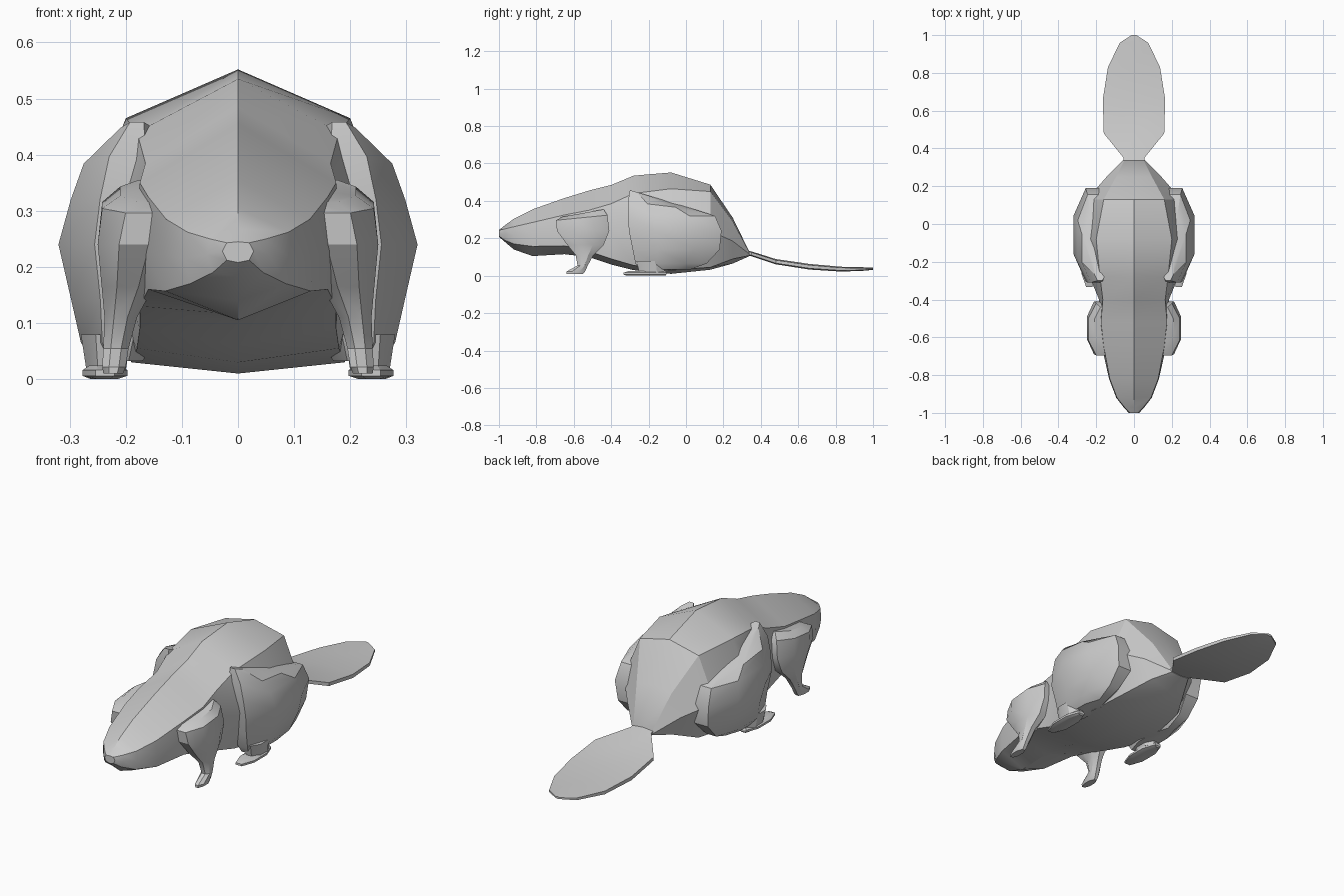
import bpy, bmesh, math


def loft(name, rings, mirror=False, angle=30):
    """Skin a list of equal-sized closed rings and cap both ends."""
    bm = bmesh.new()
    loops = [[bm.verts.new(p) for p in ring] for ring in rings]
    n = len(loops[0])
    for a, b in zip(loops, loops[1:]):
        for i in range(n):
            j = (i + 1) % n
            bm.faces.new((a[i], a[j], b[j], b[i]))
    bm.faces.new(loops[0])
    bm.faces.new(loops[-1])
    if mirror:
        dup = bmesh.ops.duplicate(bm, geom=bm.verts[:] + bm.edges[:] + bm.faces[:])
        for v in dup["geom"]:
            if isinstance(v, bmesh.types.BMVert):
                v.co.x *= -1
    bmesh.ops.recalc_face_normals(bm, faces=bm.faces)
    me = bpy.data.meshes.new(name)
    bm.to_mesh(me)
    bm.free()
    ob = bpy.data.objects.new(name, me)
    bpy.context.collection.objects.link(ob)
    bpy.ops.object.select_all(action='DESELECT')
    ob.select_set(True)
    bpy.context.view_layer.objects.active = ob
    bpy.ops.object.shade_smooth_by_angle(angle=math.radians(angle))
    return ob


def section(y, zt, x1, z1, x2, z2, x3, z3, zb):
    """Symmetric body section from ridge to belly."""
    side = [(x1, z1), (x2, z2), (x3, z3)]
    right = [(x, y, z) for x, z in side]
    left = [(-x, y, z) for x, z in reversed(side)]
    return [(0, y, zt)] + right + [(0, y, zb)] + left


def oval(z, x0, x1, y0, y1, n=8, tilt=0.0):
    """Horizontal ring filling the given x and y span."""
    cx, cy, rx, ry = (x0 + x1) / 2, (y0 + y1) / 2, (x1 - x0) / 2, (y1 - y0) / 2
    k = 1 / math.cos(math.pi / n)
    pts = []
    for i in range(n):
        a = math.tau * (i + .5) / n
        dy = ry * k * math.sin(a)
        pts.append((cx + rx * k * math.cos(a), cy + dy, z + tilt * dy))
    return pts


# head and body in one skin
loft("body", [section(*s) for s in [
    (-1.00, .245, .020, .243, .028, .228, .020, .212, .208),
    (-.97, .268, .050, .250, .055, .222, .045, .190, .182),
    (-.92, .305, .090, .262, .094, .215, .086, .170, .140),
    (-.82, .355, .128, .285, .132, .220, .130, .157, .105),
    (-.65, .415, .160, .325, .170, .230, .160, .160, .115),
    (-.52, .455, .175, .350, .185, .230, .175, .130, .100),
    (-.40, .485, .165, .385, .185, .240, .175, .090, .060),
    (-.28, .535, .180, .440, .235, .250, .180, .055, .030),
    (-.08, .552, .200, .465, .285, .250, .190, .030, .010),
    (.13, .487, .160, .450, .250, .240, .160, .045, .032),
    (.25, .310, .095, .290, .145, .185, .100, .090, .065),
    (.34, .125, .050, .122, .055, .115, .050, .108, .105)]])

# flat paddle tail
def tail_ring(y, w, z, t):
    return [(-w, y, z - t * .6), (-w, y, z + t * .6), (0, y, z + t),
            (w, y, z + t * .6), (w, y, z - t * .6), (0, y, z - t)]

loft("tail", [tail_ring(*r) for r in [
    (.30, .055, .128, .012), (.35, .055, .117, .013), (.48, .16, .075, .014),
    (.66, .165, .048, .015), (.83, .138, .035, .013),
    (.96, .075, .036, .009), (1.0, .012, .038, .006)]])

# front legs: bulky shoulder, thin shin, forward paw
loft("front_leg", [oval(*r, tilt=t) for r, t in [
    ((.335, .10, .21, -.66, -.44), .18),
    ((.310, .10, .242, -.695, -.42), .10),
    ((.240, .12, .250, -.690, -.41), 0),
    ((.165, .15, .243, -.635, -.44), 0),
    ((.110, .18, .238, -.590, -.495), 0),
    ((.055, .195, .240, -.580, -.525), 0),
    ((.022, .200, .242, -.640, -.540), 0),
    ((.010, .205, .240, -.640, -.550), 0)]], mirror=True)

# hind legs: large haunch tapering to the heel
loft("hind_leg", [oval(*r, tilt=t) for r, t in [
    ((.440, .15, .210, -.30, -.18), -.3),
    ((.375, .12, .275, -.31, .05), -.12),
    ((.320, .12, .298, -.31, .155), 0),
    ((.240, .10, .320, -.305, .190), 0),
    ((.140, .12, .297, -.285, .180), 0),
    ((.065, .15, .280, -.270, .110), .0),
    ((.032, .17, .255, -.250, .020), .0)]], mirror=True)

# long flat hind feet
loft("hind_foot", [oval(*r) for r in [
    (.000, .215, .262, -.315, -.110),
    (.006, .197, .277, -.333, -.105),
    (.016, .197, .277, -.333, -.105),
    (.024, .210, .265, -.310, -.110)]], mirror=True)

# ankle joining the haunch to the foot
loft("ankle", [oval(*r) for r in [
    (.080, .19, .280, -.265, -.120),
    (.015, .20, .270, -.250, -.115)]], mirror=True)

# small mouth slit at the snout tip
loft("mouth", [[(x * s, y, .226 + z * s) for x, z in
                [(-.03, 0), (-.012, .008), (.012, .008), (.03, 0), (.012, -.008), (-.012, -.008)]]
               for y, s in [(-.985, 1), (-1.0, .8)]])
